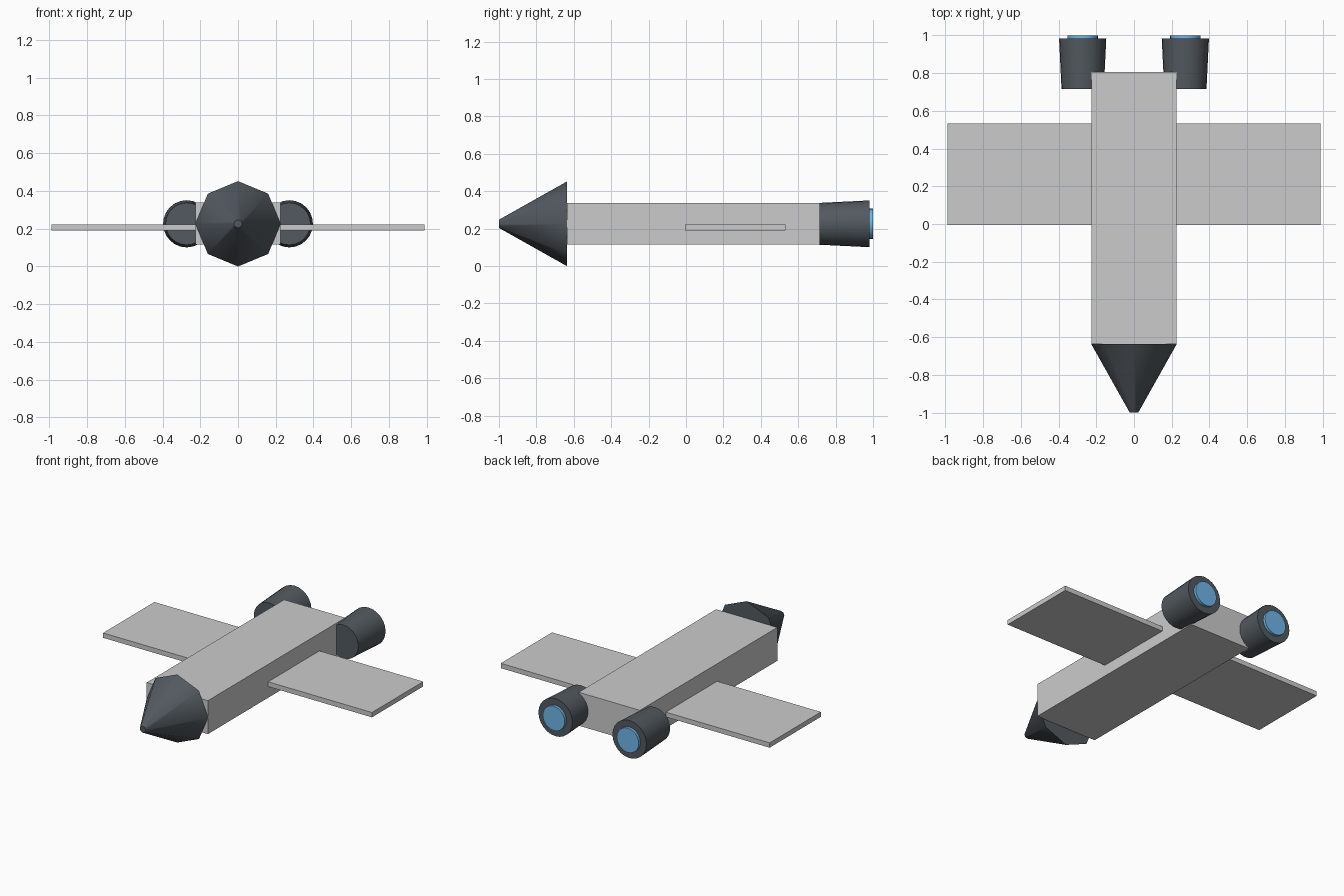
import bpy
from math import pi, radians

if "Cube" in bpy.data.objects:
    bpy.data.objects.remove(bpy.data.objects["Cube"])

CZ = 0.226  # height of the main axis


def material(name, color):
    m = bpy.data.materials.new(name)
    m.diffuse_color = color
    m.use_nodes = True
    m.node_tree.nodes["Principled BSDF"].inputs["Base Color"].default_value = m.diffuse_color
    return m


dark = material("dark_metal", (0.085, 0.1, 0.115, 1))
glow = material("engine_blue", (0.16, 0.47, 0.8, 1))


def box(name, lo, hi):
    bpy.ops.mesh.primitive_cube_add(size=1, location=[(a + b) / 2 for a, b in zip(lo, hi)])
    ob = bpy.context.object
    ob.name = name
    ob.scale = [b - a for a, b in zip(lo, hi)]
    bpy.ops.object.transform_apply(location=False, rotation=False, scale=True)
    return ob


def lathe(name, x, rings, sides, mat):
    """Closed solid along y from (y, radius) rings, ordered front to back."""
    verts, faces = [], []
    from math import cos, sin
    for y, r in rings:
        verts += [(x + r * cos(2 * pi * i / sides), y, CZ + r * sin(2 * pi * i / sides))
                  for i in range(sides)]
    for k in range(len(rings) - 1):
        for i in range(sides):
            j = (i + 1) % sides
            a, b = k * sides, (k + 1) * sides
            faces.append((a + i, b + i, b + j, a + j))
    last = (len(rings) - 1) * sides
    faces.append(tuple(range(sides)))
    faces.append(tuple(last + i for i in reversed(range(sides))))
    me = bpy.data.meshes.new(name)
    me.from_pydata(verts, [], faces)
    me.materials.append(mat)
    ob = bpy.data.objects.new(name, me)
    bpy.context.collection.objects.link(ob)
    bpy.ops.object.select_all(action='DESELECT')
    ob.select_set(True)
    bpy.context.view_layer.objects.active = ob
    bpy.ops.object.shade_smooth_by_angle(angle=radians(50))
    return ob


# fuselage
box("fuselage", (-0.225, -0.637, 0.116), (0.225, 0.805, 0.338))

# eight-sided nose cone with blunt tip
lathe("nose_cone", 0, [(-1.0, 0.022), (-0.637, 0.226)], 8, dark)

for side, s in (("left", -1), ("right", 1)):
    # flat wing
    xs = sorted((s * 0.222, s * 0.988))
    box(side + "_wing", (xs[0], -0.005, 0.19), (xs[1], 0.533, 0.222))
    # flared engine and its glowing exhaust
    lathe(side + "_engine", s * 0.272, [(0.715, 0.112), (0.982, 0.125)], 24, dark)
    lathe(side + "_exhaust", s * 0.272, [(0.96, 0.081), (1.0, 0.081)], 24, glow)
